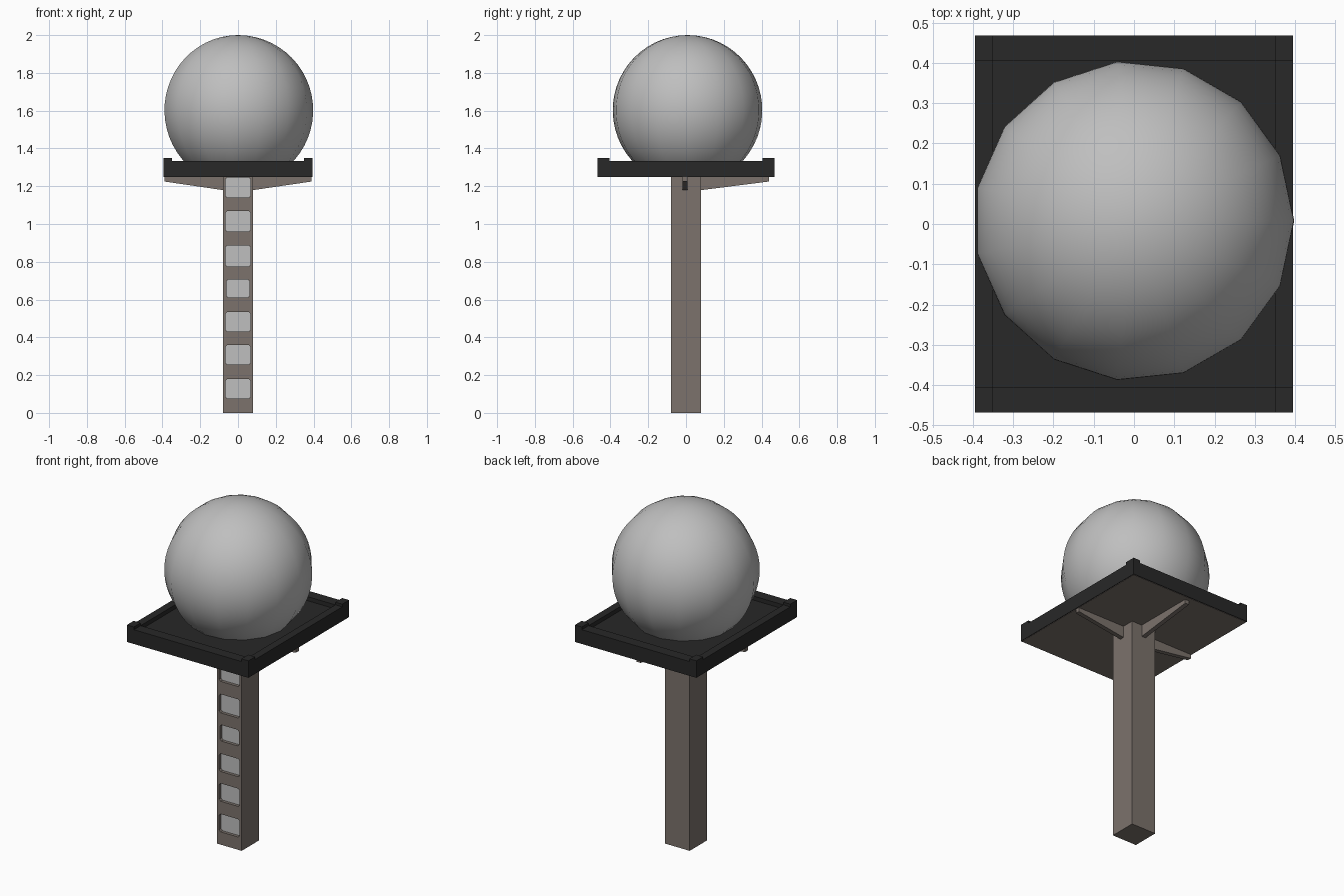
import bpy, bmesh, math

if "Cube" in bpy.data.objects:
    bpy.data.objects.remove(bpy.data.objects["Cube"])


def material(name, rgb):
    m = bpy.data.materials.new(name)
    m.diffuse_color = (*rgb, 1)
    m.use_nodes = True
    m.node_tree.nodes["Principled BSDF"].inputs["Base Color"].default_value = m.diffuse_color
    return m


BROWN = material("brown metal", (0.2, 0.17, 0.15))
BLACK = material("black trim", (0.021, 0.021, 0.021))
GREY = material("light grey", (0.52, 0.52, 0.52))


def make(name, verts, faces, *mats):
    me = bpy.data.meshes.new(name)
    me.from_pydata(verts, [], faces)
    bm = bmesh.new()
    bm.from_mesh(me)
    bmesh.ops.recalc_face_normals(bm, faces=bm.faces)
    bm.to_mesh(me)
    bm.free()
    for m in mats:
        me.materials.append(m)
    ob = bpy.data.objects.new(name, me)
    bpy.context.collection.objects.link(ob)
    return ob


def prism(name, bottom, top, *mats):
    n = len(bottom)
    faces = [tuple(range(n)), tuple(range(n, 2 * n))]
    faces += [(i, (i + 1) % n, n + (i + 1) % n, n + i) for i in range(n)]
    return make(name, list(bottom) + list(top), faces, *mats)


def box(name, x0, x1, y0, y1, z0, z1, *mats):
    loop = [(x0, y0), (x1, y0), (x1, y1), (x0, y1)]
    return prism(name, [(x, y, z0) for x, y in loop], [(x, y, z1) for x, y in loop], *mats)


# Column with seven recessed, chamfered windows on the front
column = box("column", -0.08, 0.08, -0.08, 0.08, 0, 1.255, BROWN, GREY)
windows = [(0.075, 0.18, 0.067), (0.255, 0.36, 0.067), (0.43, 0.535, 0.067), (0.61, 0.705, 0.062),
           (0.775, 0.885, 0.067), (0.96, 1.07, 0.067), (1.14, 1.246, 0.067)]
for z0, z1, w in windows:
    c = 0.01
    loop = [(-w + c, z0), (w - c, z0), (w, z0 + c), (w, z1 - c),
            (w - c, z1), (-w + c, z1), (-w, z1 - c), (-w, z0 + c)]
    cutter = prism("window_cutter", [(x, -0.1, z) for x, z in loop],
                   [(x, -0.062, z) for x, z in loop], BROWN)
    cutter.hide_render = True
    mod = column.modifiers.new("cut", "BOOLEAN")
    mod.operation, mod.solver, mod.object = "DIFFERENCE", "EXACT", cutter
    bpy.context.view_layer.update()
    result = bpy.data.meshes.new_from_object(column.evaluated_get(bpy.context.evaluated_depsgraph_get()))
    column.modifiers.clear()
    column.data = result
    bpy.data.objects.remove(cutter)
for p in column.data.polygons:
    p.material_index = int(p.normal.y < -0.9 and p.center.y > -0.07)

# Brackets to the right, left and back
for name, turn, length, off in (("right_bracket", 0, 0.39, -0.005), ("back_bracket", 1, 0.44, 0),
                                ("left_bracket", 2, 0.39, 0.005)):
    a = turn * math.pi / 2
    prof = [(0.07, 1.178), (length, 1.225), (length, 1.255), (0.07, 1.255)]
    sides = [[(r * math.cos(a) - t * math.sin(a), r * math.sin(a) + t * math.cos(a), z)
              for r, z in prof] for t in (off - 0.013, off + 0.013)]
    prism(name, *sides, BROWN)

# Platform: brown underside, black floor, rim and raised corners
X, Y, XI, YI = 0.395, 0.468, 0.35, 0.405
box("platform_underside", -X + 0.004, X - 0.004, -Y + 0.004, Y - 0.004, 1.248, 1.27, BROWN)
box("platform_floor", -XI, XI, -YI, YI, 1.265, 1.31, BLACK)
for s, side in ((-1, "a"), (1, "b")):
    xs, ys = sorted((s * XI, s * X)), sorted((s * YI, s * Y))
    box("side_rim_" + side, *xs, -YI, YI, 1.25, 1.334, BLACK)
    box("end_rim_" + side, -XI, XI, *ys, 1.25, 1.334, BLACK)
    for t in (-1, 1):
        box("corner_block", *xs, *sorted((t * YI, t * Y)), 1.25, 1.35, BLACK)

# Globe, 15 sided, cut off inside the platform
N, RINGS, R, CZ, CY = 15, 22, 0.398, 1.602, 0.008
END = math.acos((1.28 - CZ) / R)
verts = [(0, CY, CZ + R)]
for i in range(1, RINGS + 1):
    p = END * i / RINGS
    verts += [(R * math.sin(p) * math.cos(2 * math.pi * k / N),
               CY + R * math.sin(p) * math.sin(2 * math.pi * k / N),
               CZ + R * math.cos(p)) for k in range(N)]
faces = [(0, 1 + k, 1 + (k + 1) % N) for k in range(N)]
for i in range(RINGS - 1):
    b = 1 + i * N
    faces += [(b + k, b + N + k, b + N + (k + 1) % N, b + (k + 1) % N) for k in range(N)]
faces.append(tuple(range(1 + (RINGS - 1) * N, 1 + RINGS * N)))
globe = make("globe", verts, faces, GREY)
for p in globe.data.polygons:
    p.use_smooth = len(p.vertices) < 5
